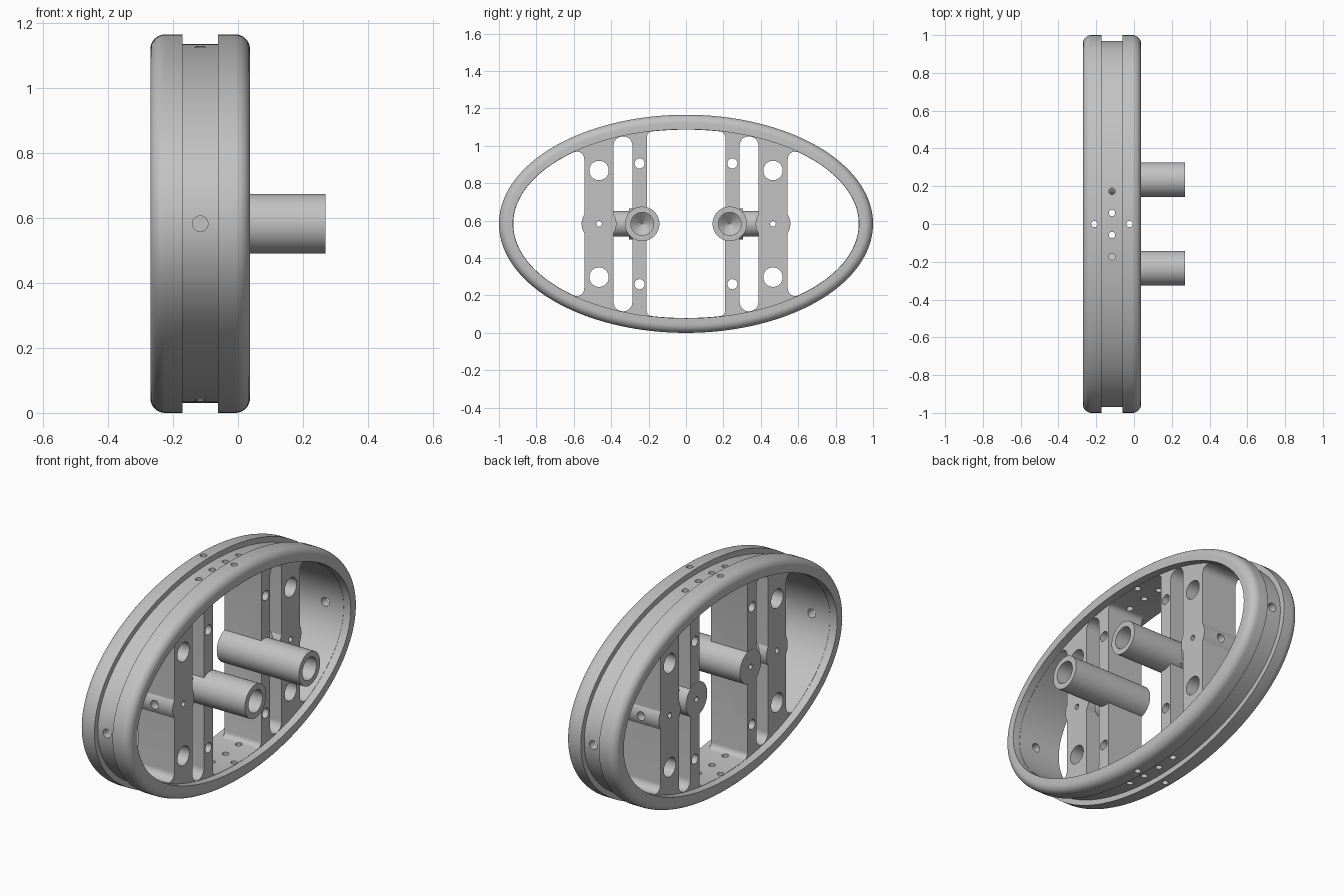
import bpy, bmesh, math
from mathutils import Vector
from mathutils.geometry import convex_hull_2d

old = bpy.data.objects.get("Cube")
if old:
    bpy.data.objects.remove(old, do_unlink=True)

GREY = (0.54, 0.54, 0.54, 1)
metal = bpy.data.materials.new("grey_metal")
metal.use_nodes = True
metal.diffuse_color = GREY
metal.node_tree.nodes["Principled BSDF"].inputs["Base Color"].default_value = GREY

ZC = 0.583                 # height of the oval's centre
XC = -0.1165               # middle of the frame's depth
HALF = 0.1535              # half of the frame's depth
A, B = 1.0, 0.583          # outer oval
IA, IB = 0.925, 0.505      # inner oval
WEB_HALF = 0.111           # half of the webs' depth
WEB_Y, RIB_Y, TUBE_Y = 0.465, 0.248, 0.234


def loft(bm, axis, centre, profile, seg=48):
    """Closed solid of elliptical rings (position, radius, radius) along an axis."""
    rings = []
    for t, ra, rb in profile:
        ring = []
        for i in range(seg):
            a = 2 * math.pi * i / seg
            u, v = ra * math.cos(a), rb * math.sin(a)
            p = {"x": (t, u, v), "y": (u, t, v), "z": (u, v, t)}[axis]
            ring.append(bm.verts.new(Vector(centre) + Vector(p)))
        rings.append(ring)
    faces = [bm.faces.new(rings[0]), bm.faces.new(rings[-1])]
    for r, s in zip(rings, rings[1:]):
        for i in range(seg):
            j = (i + 1) % seg
            faces.append(bm.faces.new((r[i], r[j], s[j], s[i])))
    bmesh.ops.recalc_face_normals(bm, faces=faces)


def rod(bm, axis, centre, start, end, r, seg=48):
    loft(bm, axis, centre, [(start, r, r), (end, r, r)], seg)


def inset_oval(t, r):
    """Point of the inner oval moved inward by r."""
    a, b = IA - 0.0015, IB - 0.0015
    n = Vector((math.cos(t) / a, math.sin(t) / b)).normalized()
    return Vector((a * math.cos(t), b * math.sin(t))) - r * n


def opening(bm, y1, y2, r):
    """Prism bounded by two upright walls and the oval, with rounded corners."""
    tip = inset_oval(0, r).x
    lo, hi = max(y1 + r, -tip), min(y2 - r, tip)
    pts = []
    for i in range(65):
        # cosine spacing keeps the oval's tip smooth
        y = (lo + hi) / 2 - (hi - lo) / 2 * math.cos(math.pi * i / 64)
        t0, t1 = 0, math.pi
        for _ in range(40):
            mid = (t0 + t1) / 2
            t0, t1 = (mid, t1) if inset_oval(mid, r).x > y else (t0, mid)
        z = inset_oval(t0, r).y
        for s in (-1, 1):
            for k in range(96):
                t = 2 * math.pi * k / 96
                pts.append(Vector((y + r * math.cos(t), s * z + r * math.sin(t))))
    clean = []
    for p in [pts[i] for i in convex_hull_2d(pts)]:
        if not clean or (p - clean[-1]).length > 0.004:
            clean.append(p)
    face = bm.faces.new([bm.verts.new((XC - 0.4, p.x, p.y + ZC)) for p in clean])
    out = bmesh.ops.extrude_face_region(bm, geom=[face])
    moved = [g for g in out["geom"] if isinstance(g, bmesh.types.BMVert)]
    bmesh.ops.translate(bm, verts=moved, vec=(0.8, 0, 0))
    bmesh.ops.recalc_face_normals(bm, faces=bm.faces[:])


def make(name, bm):
    mesh = bpy.data.meshes.new(name)
    bm.to_mesh(mesh)
    bm.free()
    obj = bpy.data.objects.new(name, mesh)
    obj.data.materials.append(metal)
    bpy.context.collection.objects.link(obj)
    return obj


def activate(obj):
    bpy.ops.object.select_all(action="DESELECT")
    obj.select_set(True)
    bpy.context.view_layer.objects.active = obj


def cut(obj, cutter):
    activate(obj)
    mod = obj.modifiers.new("cut", "BOOLEAN")
    mod.operation = "DIFFERENCE"
    mod.solver = "EXACT"
    mod.object = cutter
    bpy.ops.object.modifier_apply(modifier=mod.name)


# Oval frame: rounded rims, belt groove, recessed inner plate
R = 0.045
rim = [(HALF - R + R * math.cos(t), R - R * math.sin(t))
       for t in [math.pi / 2 * k / 8 for k in range(9)]]
rim += [(0.055, 0), (0.055, 0.03)]
half = [(WEB_HALF, IA, IB), (HALF, IA, IB)] + [(x, A - d, B - d) for x, d in rim]
section = [(-x, a, b) for x, a, b in half] + half[::-1]
bm = bmesh.new()
loft(bm, "x", (XC, 0, ZC), section, 160)
frame = make("oval_frame", bm)

# Openings that leave two wide webs and two narrow ribs
bm = bmesh.new()
opening(bm, -0.21, 0.21, 0.03)
for s in (-1, 1):
    opening(bm, *sorted((s * 0.287, s * 0.387)), 0.049)
    opening(bm, *sorted((s * 0.544, s * 1.2)), 0.04)
openings = make("openings_cutter", bm)

# All drilled holes
bm = bmesh.new()
for s in (-1, 1):
    for dz in (-1, 1):
        rod(bm, "x", (XC, s * WEB_Y, ZC + dz * 0.285), -0.3, 0.3, 0.052)
        rod(bm, "x", (XC, s * RIB_Y, ZC + dz * 0.323), -0.3, 0.3, 0.027)
    rod(bm, "x", (XC, s * WEB_Y, ZC), -0.3, 0.3, 0.015, 24)
    rod(bm, "y", (XC, 0, ZC), s * 0.85, s * 1.1, 0.024, 32)
    rod(bm, "y", (XC, 0, ZC), s * 0.51, s * 0.62, 0.024, 32)
    # Tube bore with a conical bottom, and a fine blind hole in the back end
    loft(bm, "x", (0, s * TUBE_Y, ZC),
         [(0.4, 0.061, 0.061), (0.02, 0.061, 0.061), (-0.03, 0.003, 0.003)])
    rod(bm, "x", (0, s * TUBE_Y, ZC), -0.4, -0.15, 0.014, 24)
    # Holes through the top and bottom of the frame
    for x, y in [(0, 0.173), (0, 0.058), (0, -0.058), (0, -0.173), (-0.093, 0), (0.093, 0)]:
        rod(bm, "z", (XC + x, y, ZC), s * 0.45, s * 0.7, 0.017, 24)
holes = make("holes_cutter", bm)

parts = [frame]
for s, side in ((1, "back"), (-1, "front")):
    # Tube running through the narrow rib
    bm = bmesh.new()
    rod(bm, "x", (0, s * TUBE_Y, ZC), XC - WEB_HALF - 0.001, 0.27, 0.092, 64)
    parts.append(make(side + "_tube", bm))

    # Ridge across the wide web
    bm = bmesh.new()
    h = WEB_HALF - 0.0005
    rod(bm, "x", (XC, s * WEB_Y, ZC), -h, h, 0.093, 64)
    parts.append(make(side + "_web_ridge", bm))

    # Cross spindle and its collar
    bm = bmesh.new()
    rod(bm, "y", (XC, 0, ZC), s * 0.25, s * 0.45, 0.069)
    parts.append(make(side + "_cross_spindle", bm))
    bm = bmesh.new()
    rod(bm, "y", (XC, 0, ZC), s * 0.255, s * 0.305, 0.083)
    parts.append(make(side + "_collar", bm))

cut(frame, openings)
for part in parts:
    cut(part, holes)
    activate(part)
    bpy.ops.object.shade_smooth_by_angle(angle=math.radians(30))

for cutter in (openings, holes):
    bpy.data.objects.remove(cutter, do_unlink=True)
